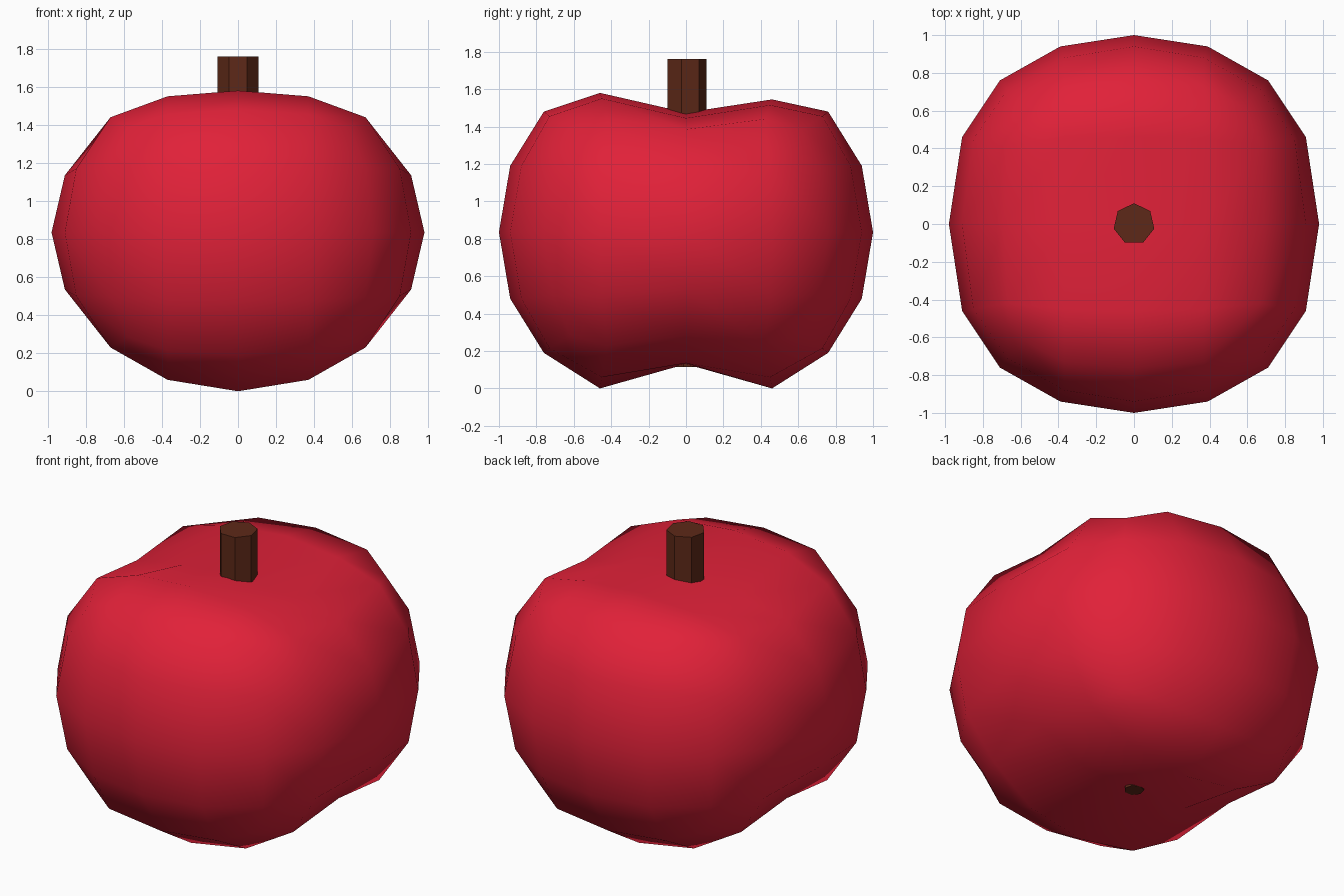
import bpy, bmesh
from mathutils import Vector

if "Cube" in bpy.data.objects:
    bpy.data.objects.remove(bpy.data.objects["Cube"])


def material(name, rgb):
    m = bpy.data.materials.new(name)
    m.diffuse_color = (*rgb, 1)
    m.use_nodes = True
    m.node_tree.nodes["Principled BSDF"].inputs["Base Color"].default_value = m.diffuse_color
    return m


def add_object(name, bm, mat, smooth=False):
    me = bpy.data.meshes.new(name)
    bmesh.ops.recalc_face_normals(bm, faces=bm.faces)
    bm.to_mesh(me)
    bm.free()
    for p in me.polygons:
        p.use_smooth = smooth
    me.materials.append(mat)
    ob = bpy.data.objects.new(name, me)
    bpy.context.collection.objects.link(ob)
    return ob


red = material("apple_red", (0.75, 0.015, 0.04))
brown = material("stem_brown", (0.11, 0.022, 0.009))

MID = 0.835  # height of the widest ring

# One octant of a rounded 4x4x4 cube: grid index -> position from the middle
OCTANT = {
    (2, 0, 0): (.98, 0, 0), (2, 1, 0): (.91, .46, 0), (2, 2, 0): (.71, .76, 0),
    (1, 2, 0): (.39, .94, 0), (0, 2, 0): (0, 1, 0),
    (2, 0, 1): (.91, 0, .30), (2, 1, 1): (.85, .45, .335), (2, 2, 1): (.67, .71, .34),
    (1, 2, 1): (.37, .88, .355), (0, 2, 1): (0, .94, .355),
    (2, 0, 2): (.69, 0, .55), (2, 1, 2): (.67, .42, .605), (2, 2, 2): (.58, .62, .55),
    (1, 2, 2): (.37, .73, .62), (0, 2, 2): (0, .76, .645),
    (1, 0, 2): (.37, 0, .61), (1, 1, 2): (.37, .45, .715),
    (0, 1, 2): (0, .46, .745), (0, 0, 2): (0, 0, .64),
}
# Underside sits a little lower near the middle, back top lobe a little lower
UNDER = {(1, 0, 2): .70, (1, 1, 2): .775, (0, 1, 2): .835, (0, 0, 2): .705}

# Apple body
bm = bmesh.new()
bmesh.ops.create_cube(bm, size=4)
bmesh.ops.subdivide_edges(bm, edges=bm.edges[:], cuts=3, use_grid_fill=True)
for v in bm.verts:
    idx = [round(c) for c in v.co]
    key = tuple(abs(i) for i in idx)
    x, y, z = OCTANT[key]
    if idx[2] < 0:
        z = UNDER.get(key, z)
    elif key in ((0, 1, 2), (1, 1, 2)) and idx[1] > 0:
        z -= .035
    sx, sy, sz = (-1 if i < 0 else 1 for i in idx)
    v.co = Vector((sx * x, sy * y, MID + sz * z))
add_object("apple_body", bm, red, smooth=True)


def prism(name, radius, z0, z1):
    """Seven-sided upright prism with one corner pointing to the back."""
    bm = bmesh.new()
    bmesh.ops.create_cone(bm, cap_ends=True, segments=7, radius1=radius,
                          radius2=radius, depth=z1 - z0)
    top = max(bm.verts, key=lambda v: v.co.y)
    flip = -1 if abs(top.co.x) > 1e-4 else 1
    for v in bm.verts:
        v.co = Vector((v.co.x, flip * v.co.y, v.co.z + (z0 + z1) / 2))
    add_object(name, bm, brown)


# Stem on top and the small stub underneath
prism("stem", .11, 1.38, 1.76)
prism("bottom_stub", .055, .115, .3)
